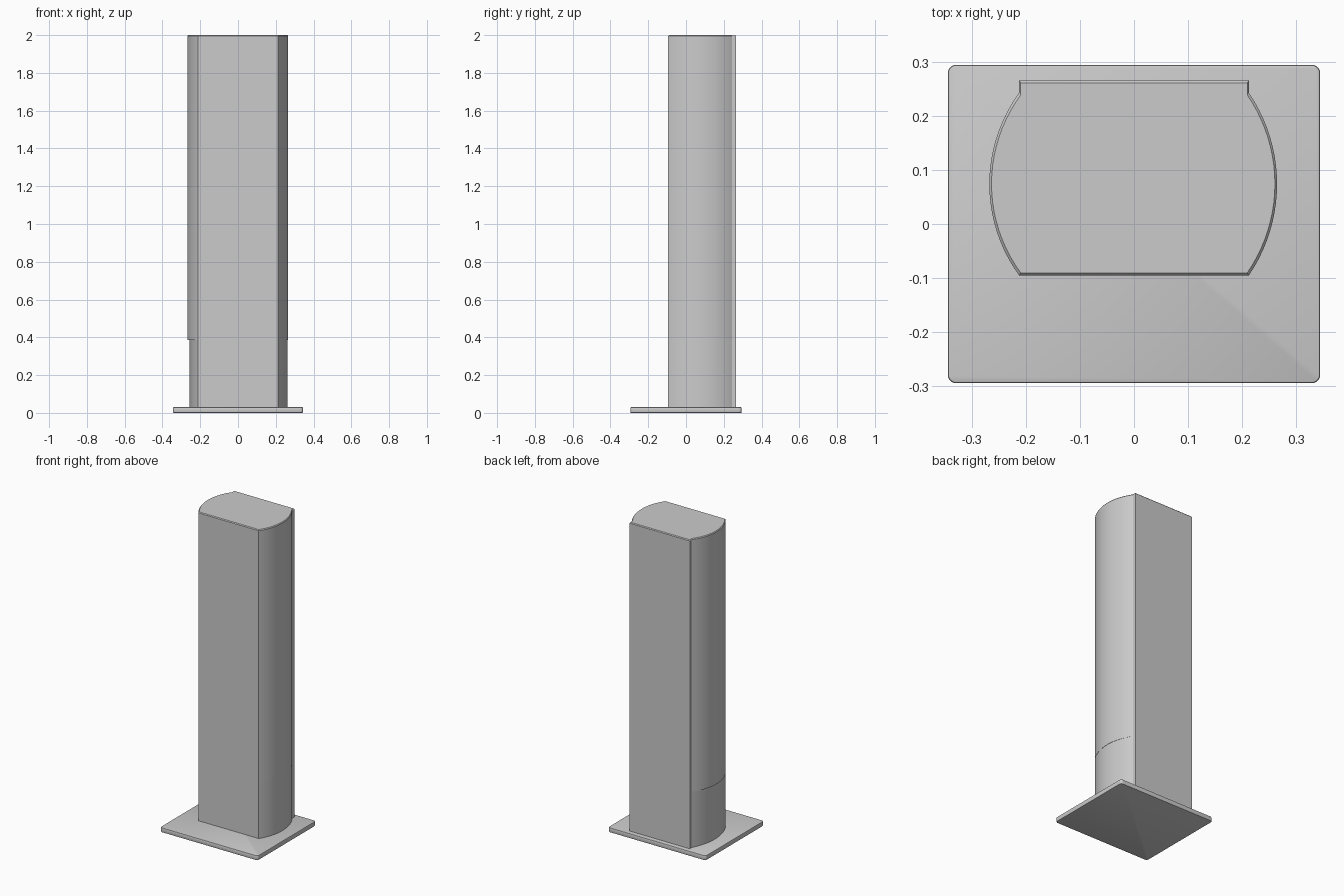
import bpy
import bmesh
from math import asin, sin, cos, radians

if "Cube" in bpy.data.objects:
    bpy.data.objects.remove(bpy.data.objects["Cube"], do_unlink=True)

grey = bpy.data.materials.new("plain_grey")
grey.use_nodes = True
colour = (0.6, 0.6, 0.6, 1)
grey.diffuse_color = colour
grey.node_tree.nodes["Principled BSDF"].inputs["Base Color"].default_value = colour

HALF, FRONT, NECK, BACK = 0.213, -0.095, 0.243, 0.266
STEPS = 20


def finish(name, bm):
    bmesh.ops.remove_doubles(bm, verts=bm.verts, dist=0.0001)
    bmesh.ops.recalc_face_normals(bm, faces=bm.faces)
    mesh = bpy.data.meshes.new(name)
    bm.to_mesh(mesh)
    bm.free()
    mesh.materials.append(grey)
    obj = bpy.data.objects.new(name, mesh)
    bpy.context.collection.objects.link(obj)
    bpy.ops.object.select_all(action="DESELECT")
    obj.select_set(True)
    bpy.context.view_layer.objects.active = obj
    bpy.ops.object.shade_smooth_by_angle(angle=radians(25))
    return obj


def side(bulge):
    """Bowed flank from the front corner to the neck, then the back corner."""
    h, mid = (NECK - FRONT) / 2, (NECK + FRONT) / 2
    r = (h * h + bulge * bulge) / (2 * bulge)
    limit = asin(h / r)
    points = []
    for i in range(STEPS + 1):
        a = limit * (2 * i / STEPS - 1)
        points.append((HALF + bulge - r + r * cos(a), mid + r * sin(a)))
    return points + [(HALF, BACK)]


def outline(left_bulge, right_bulge):
    right = [(-x, y) for x, y in reversed(side(right_bulge))]
    return side(left_bulge) + right


# Tower body: slimmer lower flanks, fuller upper flanks, softened top edge
lower = outline(0.050, 0.043)
upper = outline(0.052, 0.055)
centre_y = (FRONT + BACK) / 2
rim = [(x * 0.985, centre_y + (y - centre_y) * 0.975) for x, y in upper]
levels = [(lower, 0.03), (lower, 0.385), (upper, 0.385), (upper, 1.995), (rim, 2.0)]

bm = bmesh.new()
rings = [[bm.verts.new((x, y, z)) for x, y in pts] for pts, z in levels]
count = len(lower)
for a, b in zip(rings, rings[1:]):
    for i in range(count):
        j = (i + 1) % count
        bm.faces.new((a[i], a[j], b[j], b[i]))
bm.faces.new(rings[0][::-1])
bm.faces.new(rings[-1])
finish("tower_body", bm)

# Base plate: rounded corners and softened edges
bm = bmesh.new()
bmesh.ops.create_cube(bm, size=1)
for v in bm.verts:
    v.co = (v.co.x * 0.69, v.co.y * 0.59, (v.co.z + 0.5) * 0.03)
corners = [e for e in bm.edges if abs(e.verts[0].co.z - e.verts[1].co.z) > 0.01]
bmesh.ops.bevel(bm, geom=corners, offset=0.016, segments=6, profile=0.5, affect="EDGES")
borders = [e for e in bm.edges if abs(e.verts[0].co.z - e.verts[1].co.z) < 0.01]
bmesh.ops.bevel(bm, geom=borders, offset=0.004, segments=2, profile=0.5, affect="EDGES")
finish("base_plate", bm)
